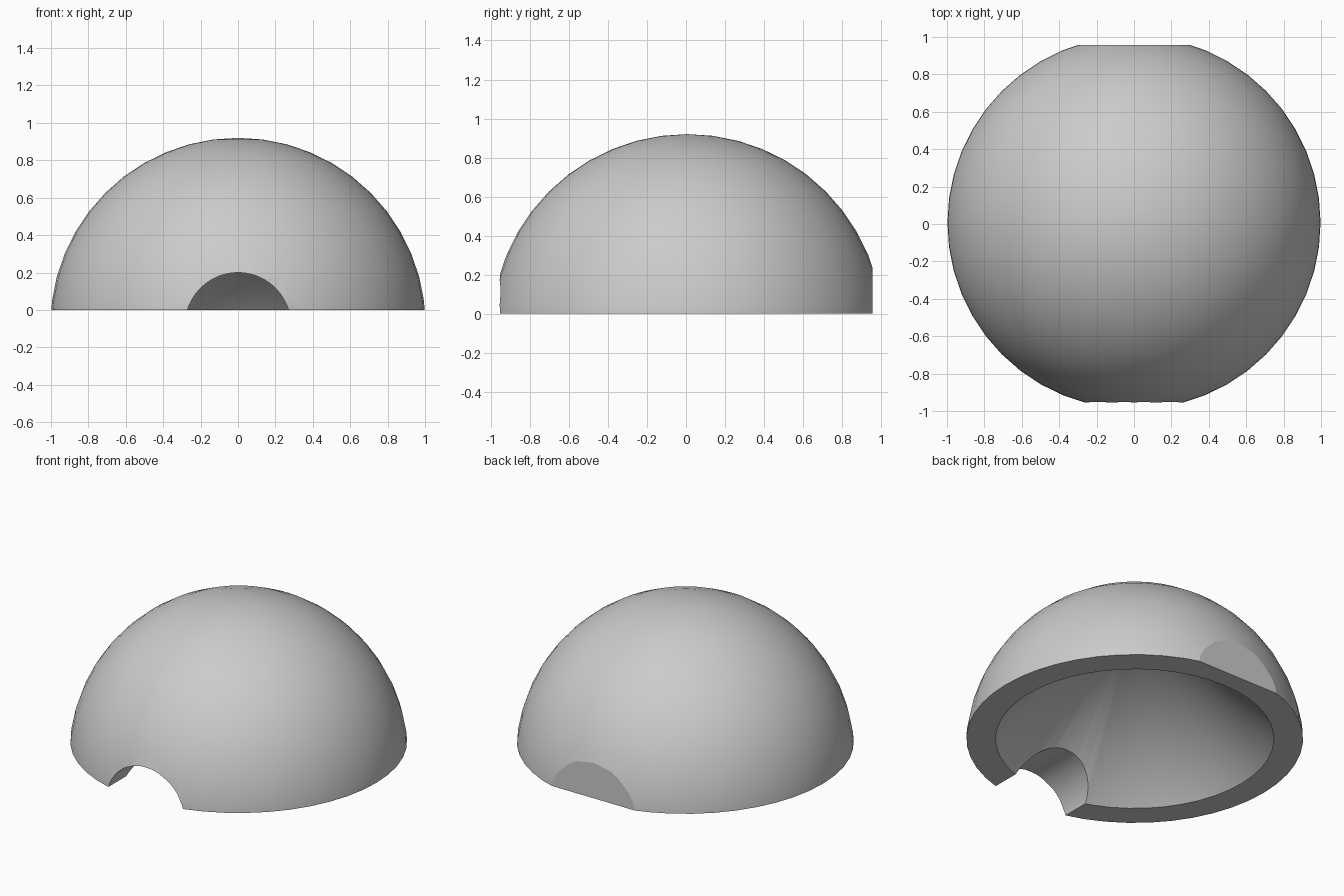
import bpy, bmesh, math
from mathutils import Matrix, Vector

cube = bpy.data.objects.get("Cube")
if cube:
    bpy.data.objects.remove(cube, do_unlink=True)

RADIUS = 1.003      # dome sphere
CENTRE = Vector((0, 0.007, -0.083))
FLAT_Y = 0.957      # flattened back
HOLLOW = 0.908      # base radius and height of the 45 degree hollow
HOLE = 0.283        # radius of the doorway

grey = bpy.data.materials.new("plain grey")
grey.use_nodes = True
colour = (0.6, 0.6, 0.6, 1)
grey.diffuse_color = colour
grey.node_tree.nodes["Principled BSDF"].inputs["Base Color"].default_value = colour


def make_object(name, bm):
    bmesh.ops.recalc_face_normals(bm, faces=bm.faces)
    mesh = bpy.data.meshes.new(name)
    bm.to_mesh(mesh)
    bm.free()
    mesh.materials.append(grey)
    obj = bpy.data.objects.new(name, mesh)
    bpy.context.collection.objects.link(obj)
    return obj


def slice_off(bm, point, normal):
    """Remove everything beyond a plane and cap the cut."""
    geom = bm.verts[:] + bm.edges[:] + bm.faces[:]
    cut = bmesh.ops.bisect_plane(bm, geom=geom, plane_co=point, plane_no=normal, clear_outer=True)
    edges = [e for e in cut["geom_cut"] if isinstance(e, bmesh.types.BMEdge)]
    bmesh.ops.contextual_create(bm, geom=edges)


def cone_cutter(name, r1, r2, depth, matrix):
    bm = bmesh.new()
    bmesh.ops.create_cone(bm, cap_ends=True, segments=48, radius1=r1, radius2=r2,
                          depth=depth, matrix=matrix)
    obj = make_object(name, bm)
    obj.hide_render = True
    return obj


# Dome: sphere cut level at the base and flat at the back
bm = bmesh.new()
bmesh.ops.create_uvsphere(bm, u_segments=48, v_segments=24, radius=RADIUS,
                          matrix=Matrix.Translation(CENTRE))
slice_off(bm, (0, 0, 0), (0, 0, -1))
slice_off(bm, (0, FLAT_Y, 0), (0, 1, 0))
dome = make_object("dome_shell", bm)

# Conical hollow and the round doorway through the front wall
hollow = cone_cutter("hollow_cutter", HOLLOW, 0, HOLLOW,
                     Matrix.Translation(CENTRE + Vector((0, 0, HOLLOW / 2))))
doorway = cone_cutter("doorway_cutter", HOLE, HOLE, 1.2,
                      Matrix.Translation((0, -0.6, CENTRE.z)) @ Matrix.Rotation(math.pi / 2, 4, "X"))

bpy.ops.object.select_all(action="DESELECT")
bpy.context.view_layer.objects.active = dome
dome.select_set(True)
for cutter in (hollow, doorway):
    mod = dome.modifiers.new(cutter.name, "BOOLEAN")
    mod.operation = "DIFFERENCE"
    mod.solver = "EXACT"
    mod.object = cutter
    bpy.ops.object.modifier_apply(modifier=mod.name)
    bpy.data.objects.remove(cutter, do_unlink=True)

bpy.ops.object.shade_smooth_by_angle(angle=math.radians(15))
